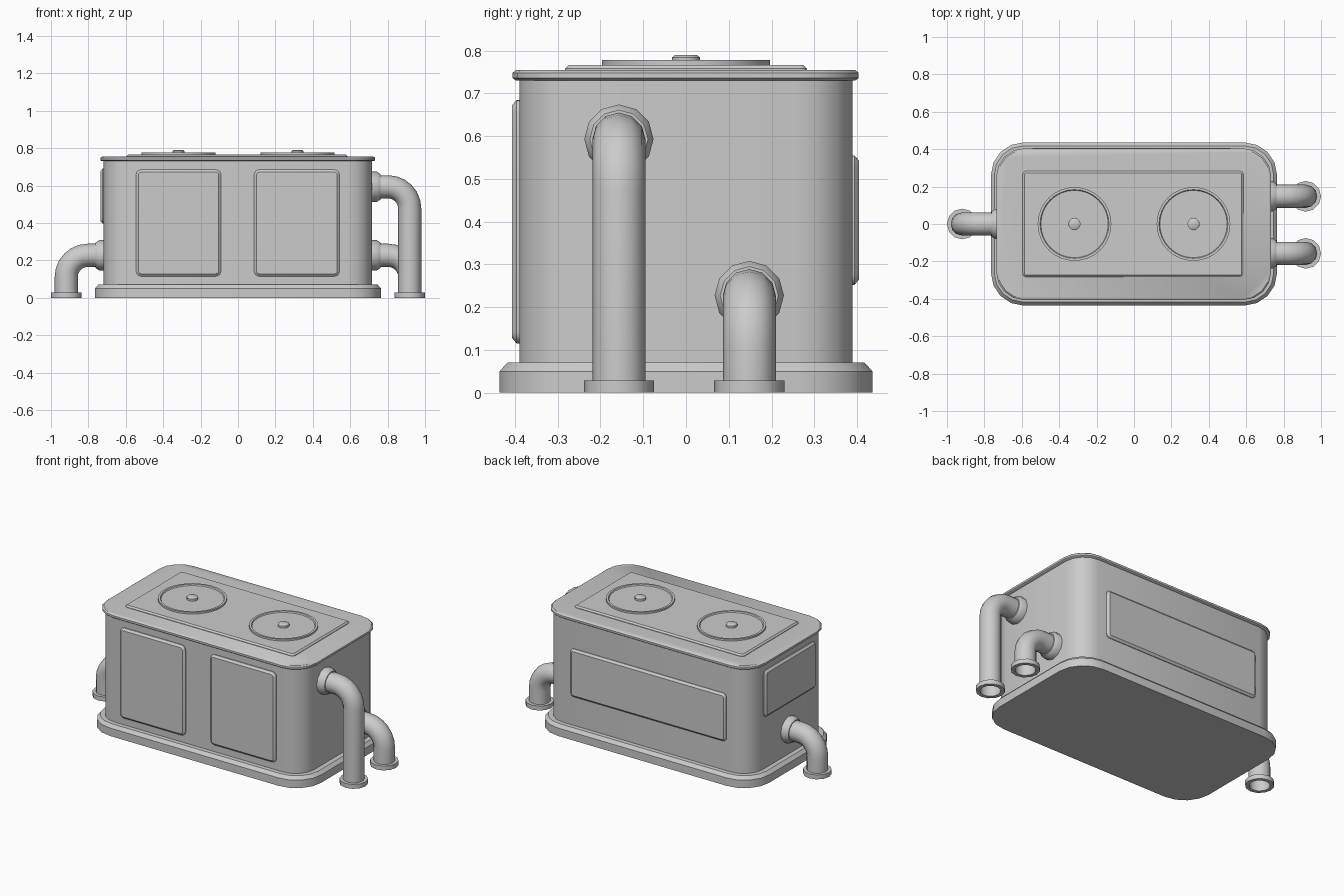
import bpy, bmesh
from math import sin, cos, pi, radians
from mathutils import Matrix, Vector

if "Cube" in bpy.data.objects:
    bpy.data.objects.remove(bpy.data.objects["Cube"])


def finish(name, bm):
    bmesh.ops.recalc_face_normals(bm, faces=bm.faces)
    mesh = bpy.data.meshes.new(name)
    bm.to_mesh(mesh)
    bm.free()
    ob = bpy.data.objects.new(name, mesh)
    bpy.context.collection.objects.link(ob)
    bpy.ops.object.select_all(action='DESELECT')
    ob.select_set(True)
    bpy.context.view_layer.objects.active = ob
    bpy.ops.object.shade_smooth_by_angle(angle=radians(38))
    return ob


def skin(name, loops, caps=True):
    """Join equal-length point loops into a surface."""
    bm = bmesh.new()
    rings = [[bm.verts.new(p) for p in loop] for loop in loops]
    n = len(rings[0])
    for a, b in zip(rings, rings[1:]):
        for i in range(n):
            j = (i + 1) % n
            bm.faces.new((a[i], a[j], b[j], b[i]))
    if caps:
        bm.faces.new(rings[0])
        bm.faces.new(rings[-1])
    return finish(name, bm)


def slab(name, u, v, radius, layers, matrix=Matrix(), seg=4):
    """Rounded rectangle over ranges u, v; layers are (inset, height)."""
    loops = []
    for inset, h in layers:
        r = max(radius - inset, 0.004)
        loop = []
        for k, (cu, cv) in enumerate(((u[1], v[1]), (u[0], v[1]), (u[0], v[0]), (u[1], v[0]))):
            su = 1 if k in (0, 3) else -1
            sv = 1 if k < 2 else -1
            for i in range(seg + 1):
                a = (k + i / seg) * pi / 2
                loop.append(matrix @ Vector((cu - su * (inset + r) + r * cos(a),
                                             cv - sv * (inset + r) + r * sin(a), h)))
        loops.append(loop)
    return skin(name, loops)


def lathe(name, x, y, profile, n):
    return skin(name, [[(x + r * cos(2 * pi * i / n), y + r * sin(2 * pi * i / n), z)
                        for i in range(n)] for r, z in profile])


def pipe(name, side, y, z, bend=0.115, n=12):
    """Elbow pipe from the end wall to the floor, flanged at both ends."""
    px, r = 0.918, 0.062
    st = [(0.70, z, 0, 0.081), (0.742, z, 0, 0.081), (0.762, z, 0, 0.068), (0.762, z, 0, r)]
    for i in range(7):
        t = i / 6 * pi / 2
        st.append((px - bend + bend * sin(t), z - bend + bend * cos(t), t, r))
    st += [(px, h, pi / 2, q) for h, q in
           ((0.028, r), (0.028, 0.082), (0, 0.082), (0, r - 0.003), (0.027, r - 0.003))]
    loops = []
    for x, h, t, q in st:
        loops.append([(side * (x + q * cos(a) * sin(t)), y + q * sin(a), h + q * cos(a) * cos(t))
                      for a in (2 * pi * i / n for i in range(n))])
    return skin(name, loops, caps=False)


# Plinth, tank body and lid
slab("base", (-0.765, 0.765), (-0.436, 0.436), 0.175, [(0, 0), (0, 0.05), (0.018, 0.07)])
slab("body", (-0.718, 0.716), (-0.39, 0.39), 0.13, [(0, 0.06), (0, 0.74)])
slab("lid", (-0.736, 0.733), (-0.406, 0.404), 0.147,
     [(0.008, 0.73), (0, 0.736), (0, 0.748), (0.009, 0.755)])

# Raised panel on the lid
slab("top_panel", (-0.595, 0.585), (-0.283, 0.283), 0.018,
     [(0, 0.75), (0, 0.758), (0.009, 0.767)], seg=3)

# Round hatches with knobs
for side, label in ((-1, "left"), (1, "right")):
    x = side * 0.318
    lathe("hatch_" + label, x, 0,
          [(0.197, 0.76), (0.197, 0.778), (0.184, 0.778), (0.180, 0.771)], 32)
    lathe("hatch_knob_" + label, x, 0,
          [(0.033, 0.765), (0.033, 0.784), (0.025, 0.790)], 12)

# Wall panels: front doors, rear panel, left end panel
door = [(0, -0.01), (0, 0.006), (0.013, 0.017)]
front = Matrix(((1, 0, 0, 0), (0, 0, -1, -0.39), (0, 1, 0, 0), (0, 0, 0, 1)))
back = Matrix(((1, 0, 0, 0), (0, 0, 1, 0.388), (0, 1, 0, 0), (0, 0, 0, 1)))
left = Matrix(((0, 0, -1, -0.718), (1, 0, 0, 0), (0, 1, 0, 0), (0, 0, 0, 1)))
slab("front_door_left", (-0.545, -0.091), (0.115, 0.685), 0.028, door, front)
slab("front_door_right", (0.086, 0.543), (0.115, 0.685), 0.028, door, front)
slab("back_panel", (-0.557, 0.53), (0.252, 0.555), 0.024, door, back)
slab("left_end_panel", (-0.255, 0.255), (0.397, 0.69), 0.024, door, left)

# Pipes
pipe("tall_pipe", 1, -0.157, 0.593)
pipe("short_pipe_right", 1, 0.148, 0.227)
pipe("short_pipe_left", -1, 0.0, 0.227)
